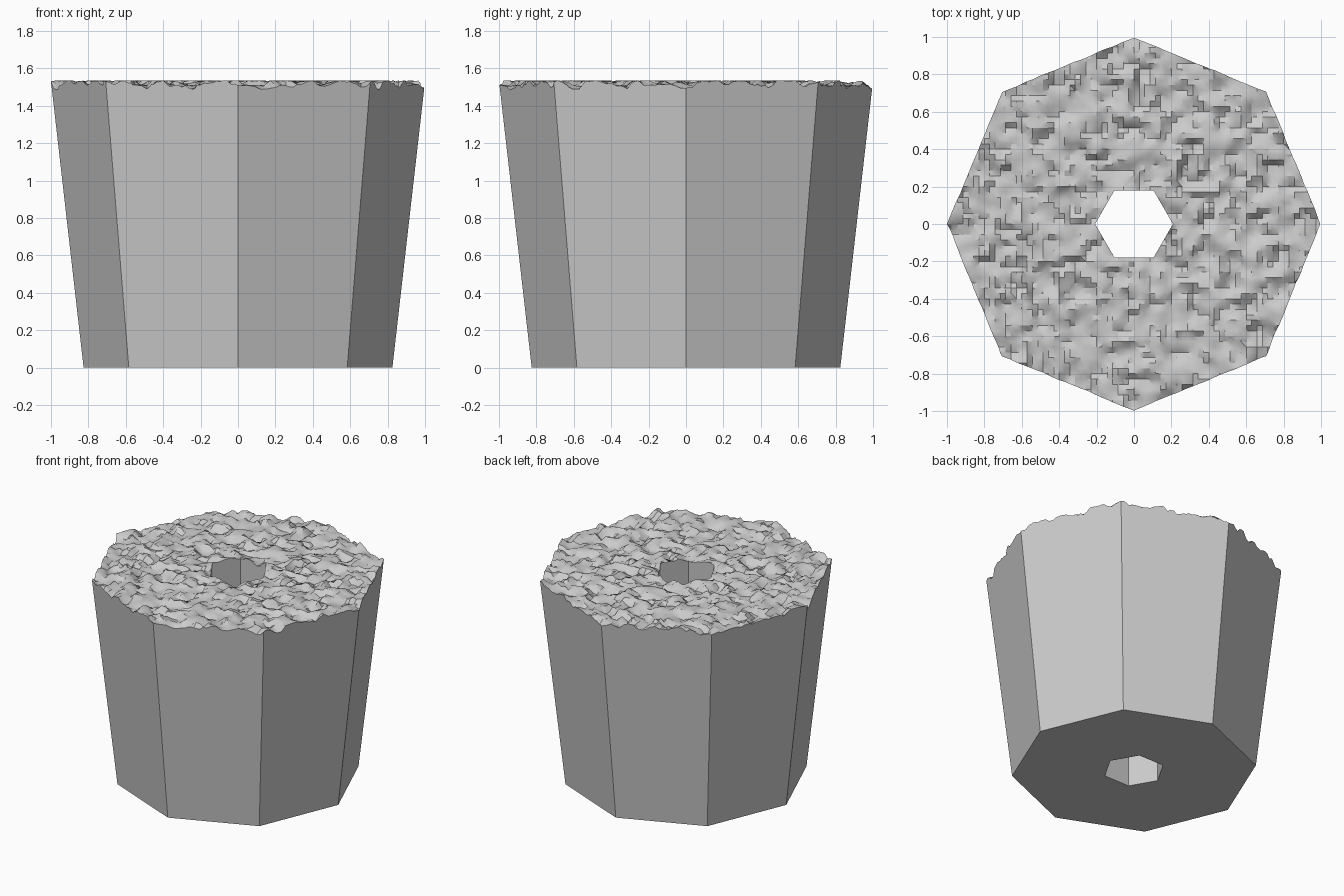
import bpy, bmesh, math
from mathutils import Vector, noise

cube = bpy.data.objects.get("Cube")
if cube:
    bpy.data.objects.remove(cube, do_unlink=True)

HEIGHT = 1.535
BASE_R = 0.825
SLOPE = (1.0 - BASE_R) / HEIGHT

stone = bpy.data.materials.new("stone_grey")
stone.use_nodes = True
stone.diffuse_color = (0.6, 0.6, 0.6, 1)
stone.node_tree.nodes["Principled BSDF"].inputs["Base Color"].default_value = (0.6, 0.6, 0.6, 1)


def to_object(name, bm):
    bmesh.ops.recalc_face_normals(bm, faces=bm.faces)
    mesh = bpy.data.meshes.new(name)
    bm.to_mesh(mesh)
    bm.free()
    mesh.materials.append(stone)
    obj = bpy.data.objects.new(name, mesh)
    bpy.context.collection.objects.link(obj)
    return obj


def prism(name, sides, r_low, r_high, z_low, z_high):
    """Closed prism with one corner on +x."""
    bm = bmesh.new()
    rings = []
    for r, z in ((r_low, z_low), (r_high, z_high)):
        angles = [math.tau * i / sides for i in range(sides)]
        rings.append([bm.verts.new((r * math.cos(a), r * math.sin(a), z)) for a in angles])
        bm.faces.new(rings[-1])
    low, high = rings
    for i in range(sides):
        j = (i + 1) % sides
        bm.faces.new((low[i], low[j], high[j], high[i]))
    return to_object(name, bm)


def clamp(v):
    return max(0.0, min(1.0, v))


def chipped_height(x, y):
    """Flat plateaus broken by two layers of steep chips."""
    a = noise.noise(Vector((x * 10, y * 10, 3.3)))
    b = noise.noise(Vector((x * 14, y * 14, 8.7)))
    c = noise.noise(Vector((x * 25, y * 25, 5.1)))
    return HEIGHT - 0.024 * clamp(a * 5 + 0.2) - 0.02 * clamp(b * 5) - 0.008 * clamp(c * 3)


# Tapered eight-sided body, left tall so that the top can be broken off
over = HEIGHT + 0.1
body = prism("broken_pillar", 8, BASE_R, BASE_R + SLOPE * over, 0, over)

# Six-sided shaft through the middle
shaft = prism("shaft_cutter", 6, 0.208, 0.208, -0.2, 2.2)

# Rough slab that cuts the broken top surface
bm = bmesh.new()
bmesh.ops.create_grid(bm, x_segments=84, y_segments=84, size=1.2)
for v in bm.verts:
    v.co.z = chipped_height(v.co.x, v.co.y)
ext = bmesh.ops.extrude_face_region(bm, geom=bm.faces[:], use_keep_orig=True)
for v in ext["geom"]:
    if isinstance(v, bmesh.types.BMVert):
        v.co.z = 2.0
rough = to_object("rough_top_cutter", bm)

# Cut the body, then discard the cutters
bpy.context.view_layer.objects.active = body
for cutter in (rough, shaft):
    cutter.hide_render = True
    mod = body.modifiers.new(cutter.name, "BOOLEAN")
    mod.operation = "DIFFERENCE"
    mod.solver = "EXACT"
    mod.object = cutter
    bpy.ops.object.modifier_apply(modifier=mod.name)
    bpy.data.objects.remove(cutter, do_unlink=True)

# Sharp walls and chips, softened only where the top rolls gently
bpy.ops.object.select_all(action="DESELECT")
body.select_set(True)
bpy.ops.object.shade_smooth_by_angle(angle=math.radians(30))
